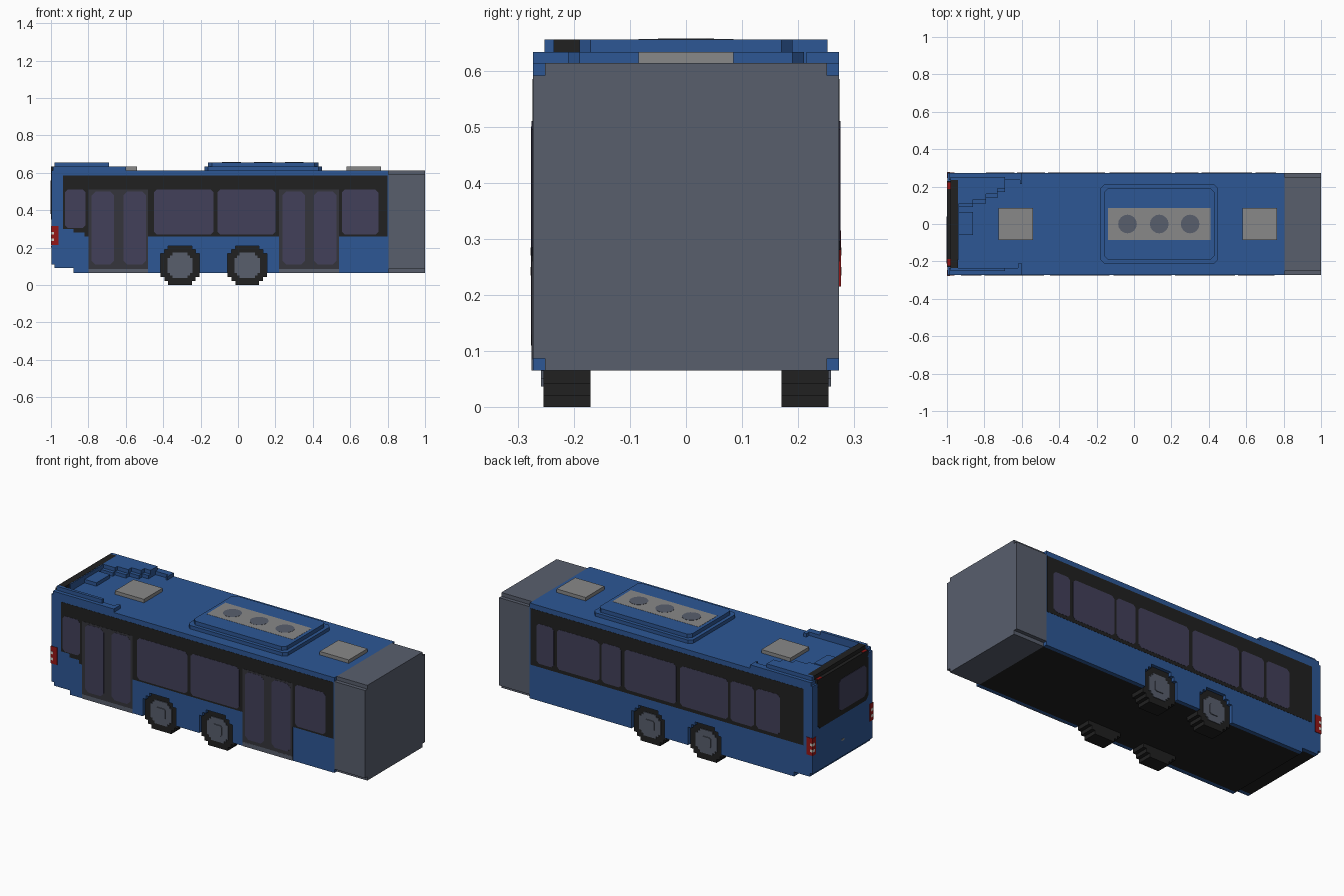
import bpy, bmesh, math
from mathutils import Vector

if "Cube" in bpy.data.objects:
    bpy.data.objects.remove(bpy.data.objects["Cube"])


def material(name, rgb):
    m = bpy.data.materials.new(name)
    m.use_nodes = True
    m.diffuse_color = (*rgb, 1)
    m.node_tree.nodes["Principled BSDF"].inputs["Base Color"].default_value = (*rgb, 1)
    return m


BLUE = material("blue paint", (0.026, 0.095, 0.30))
BLACK = material("black", (0.015, 0.015, 0.015))
GREY = material("slate grey", (0.098, 0.113, 0.152))
LIGHT = material("light grey", (0.25, 0.25, 0.25))
GLASS = material("tinted glass", (0.054, 0.051, 0.102))
FRAME = material("door frame grey", (0.036, 0.036, 0.045))
RED = material("lamp red", (0.30, 0.008, 0.008))
WHITE = material("lamp white", (0.65, 0.60, 0.55))


def prism(name, pts, axis, lo, hi, mat):
    """Extrude a 2D outline along x (y,z), y (x,z) or z (x,y)."""
    place = {"x": lambda a, b, t: (t, a, b),
             "y": lambda a, b, t: (a, t, b),
             "z": lambda a, b, t: (a, b, t)}[axis]
    bm = bmesh.new()
    face = bm.faces.new([bm.verts.new(place(a, b, lo)) for a, b in pts])
    out = bmesh.ops.extrude_face_region(bm, geom=[face])
    move = Vector(place(0, 0, hi - lo))
    for v in out["geom"]:
        if isinstance(v, bmesh.types.BMVert):
            v.co += move
    bmesh.ops.recalc_face_normals(bm, faces=bm.faces)
    mesh = bpy.data.meshes.new(name)
    bm.to_mesh(mesh)
    bm.free()
    mesh.materials.append(mat)
    obj = bpy.data.objects.new(name, mesh)
    bpy.context.collection.objects.link(obj)
    return obj


def rect(a0, a1, b0, b1, c=0.0):
    """Rectangle outline, with cut corners when c > 0."""
    if not c:
        return [(a0, b0), (a1, b0), (a1, b1), (a0, b1)]
    return [(a0 + c, b0), (a1 - c, b0), (a1, b0 + c), (a1, b1 - c),
            (a1 - c, b1), (a0 + c, b1), (a0, b1 - c), (a0, b0 + c)]


def notched(a, b0, b1, c):
    """Rectangle centred on a = 0 with a square notch at every corner."""
    half = [(a - c, b0), (a - c, b0 + c), (a, b0 + c), (a, b1 - c), (a - c, b1 - c), (a - c, b1)]
    return half + [(-p, q) for p, q in reversed(half)]


def box(name, x0, x1, y0, y1, z0, z1, mat):
    return prism(name, rect(x0, x1, y0, y1), "z", z0, z1, mat)


def side_plate(name, pts, side, proud, mat):
    """Thin plate lying on a side wall."""
    return prism(name, pts, "y", side * 0.268, side * (0.273 + proud), mat)


V = 0.021                       # step size
FLOOR, ROOF, REAR, END = 0.065, 0.613, -0.998, 0.805
WHEELS = (-0.31, 0.05)

# Hull: black underside, blue roof and tail
tail = [(REAR, 0.11), (-0.98, 0.11), (-0.98, 0.09), (-0.88, 0.09), (-0.88, FLOOR)]
top = [(END, FLOOR), (END, ROOF), (REAR, ROOF)]
hull = prism("hull", tail + top, "y", -0.25, 0.25, BLACK)
hull.data.materials.append(BLUE)
for p in hull.data.polygons:
    p.material_index = int(p.normal.z > 0.5 or p.normal.x < -0.5)

# Blue side walls with stepped wheel arches
arches = []
for cx in WHEELS:
    steps = [(5 * V, FLOOR), (5 * V, 8 * V), (4 * V, 8 * V), (4 * V, 9 * V), (3 * V, 9 * V), (3 * V, 10 * V)]
    arches += [(cx - h, z) for h, z in steps] + [(cx + h, z) for h, z in reversed(steps)]
for side, tag in ((-1, "door_side"), (1, "window_side")):
    prism(tag + "_wall", tail + arches + top, "y", side * 0.25, side * 0.273, BLUE)

# Stepped wheels with hubs
R5 = [(5, 3), (4, 3), (4, 4), (3, 4), (3, 5)]


def stepped_disc(cx, cz, s):
    q = [(5, -3)] + R5
    right = [(h * s, z * s) for h, z in [(3, -5), (3, -4), (4, -4), (4, -3)] + q]
    return [(cx + h, cz + z) for h, z in right] + [(cx - h, cz + z) for h, z in reversed(right)]


for side in (-1, 1):
    for i, cx in enumerate(WHEELS):
        cz = 5 * V
        n = "%d_%s" % (i + 1, "left" if side > 0 else "right")
        prism("tyre_" + n, stepped_disc(cx, cz, V), "y", side * 0.17, side * 0.254, BLACK)
        prism("rim_" + n, stepped_disc(cx, cz, 0.0136), "y", side * 0.24, side * 0.258, GREY)
        prism("hub_" + n, rect(cx - 0.03, cx + 0.03, cz - 0.03, cz + 0.03, 0.008), "y",
              side * 0.24, side * 0.263, GREY)

# Grey connecting bellows
prism("bellows", [(y, z) for y, z in notched(0.273, FLOOR, ROOF, 0.0215)], "x", END, 1.0, GREY)

# Window bands
side_plate("door_side_band", [(-0.935, 0.30), (-0.88, 0.30), (-0.88, 0.28), (-0.82, 0.28), (-0.82, 0.26),
                              (0.80, 0.26), (0.80, 0.585), (-0.935, 0.585)], -1, 0.001, BLACK)
side_plate("window_side_band", rect(-0.94, 0.80, 0.26, 0.585), 1, 0.001, BLACK)
for i, (a, b, z) in enumerate([(-0.925, -0.815, 0.305), (-0.45, -0.13, 0.27), (-0.11, 0.20, 0.27), (0.555, 0.75, 0.27)]):
    side_plate("door_side_window_%d" % i, rect(a, b, z, 0.51, 0.015), -1, 0.002, GLASS)
for i, (a, b) in enumerate([(0.65, 0.76), (0.36, 0.63), (0.22, 0.345), (-0.13, 0.20),
                            (-0.46, -0.155), (-0.625, -0.475), (-0.79, -0.64)]):
    side_plate("window_side_window_%d" % i, rect(a, b, 0.28, 0.51, 0.015), 1, 0.002, GLASS)

# Double doors
for i, x in enumerate((-0.80, 0.22)):
    side_plate("door_frame_%d" % i, rect(x, x + 0.32, 0.085, 0.51), -1, 0.002, FRAME)
    side_plate("door_sill_%d" % i, rect(x, x + 0.32, FLOOR, 0.09), -1, 0.002, GREY)
    for j, dx in enumerate((0.018, 0.187)):
        side_plate("door_glass_%d_%d" % (i, j), rect(x + dx, x + dx + 0.12, 0.11, 0.50, 0.02), -1, 0.003, GLASS)

# Rear window and lamps
prism("rear_window_surround", rect(-0.23, 0.23, 0.35, ROOF, 0.02), "x", -1.0, -0.99, BLACK)
prism("rear_window", rect(-0.21, 0.04, 0.38, 0.56, 0.02), "x", -1.002, -0.99, GLASS)
box("rear_coupling", -1.0, -0.99, -0.012, 0.012, 0.20, 0.21, LIGHT)
for side in (-1, 1):
    tag = "left" if side > 0 else "right"
    box("tail_lamp_" + tag, -1.0, -0.96, *sorted((side * 0.245, side * 0.276)), 0.215, 0.315, RED)
    for k, z in enumerate((0.235, 0.27)):
        box("tail_lamp_lens_%s_%d" % (tag, k), -1.001, -0.985, *sorted((side * 0.255, side * 0.277)), z, z + 0.015, WHITE)

# Stepped black strip over the tail with marker lamps
Z1, Z2 = 0.633, 0.655
box("rear_strip_low", -1.0, -0.98, -0.23, 0.23, 0.60, Z1, BLACK)
box("rear_strip_high", -0.98, -0.94, -0.235, 0.235, 0.60, Z2, BLACK)
box("rear_strip_front", -0.942, -0.935, -0.19, 0.235, 0.60, Z2 - 0.001, BLUE)
for side in (-1, 1):
    box("marker_lamp_%s" % ("left" if side > 0 else "right"), -0.999, -0.982,
        side * 0.205 - 0.017, side * 0.205 + 0.017, 0.62, Z1 + 0.002, RED)

# Raised roof fairings at the tail, stepped on one side
def fairing(inner, x1, outer):
    return [(REAR + 0.01, outer), (REAR + 0.01, 0.235), (-0.94, 0.235)] + inner + [(x1, outer)]


steps = [(-0.94, 0.09), (-0.86, 0.09), (-0.86, 0.11), (-0.79, 0.11), (-0.79, 0.14), (-0.73, 0.14), (-0.73, 0.17)]
prism("fairing_left_low", fairing(steps + [(-0.69, 0.17), (-0.69, 0.235), (-0.61, 0.235), (-0.61, 0.215), (-0.60, 0.215)],
                                  -0.60, 0.273), "z", 0.60, Z1, BLUE)
prism("fairing_left_high", [(-0.98, 0.252), (-0.98, 0.235), (-0.94, 0.235), (-0.94, 0.11), (-0.86, 0.11), (-0.86, 0.13),
                            (-0.79, 0.13), (-0.79, 0.16), (-0.73, 0.16), (-0.73, 0.19), (-0.69, 0.19), (-0.69, 0.252)],
      "z", 0.62, Z2, BLUE)
box("fairing_right_low", REAR + 0.01, -0.60, -0.273, -0.235, 0.60, Z1, BLUE)
box("fairing_right_tip", -0.62, -0.60, -0.24, -0.21, 0.60, Z1, BLUE)
box("fairing_right_high", -0.98, -0.69, -0.252, -0.235, 0.62, Z2, BLUE)
box("roof_vent", -0.94, -0.86, -0.06, 0.065, 0.60, Z1, BLUE)

# Roof hatches
for i, x in enumerate((-0.725, 0.58)):
    box("roof_hatch_%d" % i, x, x + 0.185, -0.085, 0.085, 0.60, Z1, LIGHT)

# Roof cooling unit with three fans
prism("cooling_unit_base", rect(-0.18, 0.45, -0.21, 0.21, 0.02), "z", 0.60, Z1, BLUE)
prism("cooling_unit_top", rect(-0.16, 0.43, -0.19, 0.19, 0.02), "z", 0.62, Z2, BLUE)
box("cooling_panel", -0.14, 0.41, -0.085, 0.085, 0.65, Z2 + 0.001, LIGHT)
for i, x in enumerate((-0.035, 0.135, 0.30)):
    ring = [(x + 0.05 * math.cos(t * math.tau / 16), 0.05 * math.sin(t * math.tau / 16)) for t in range(16)]
    prism("cooling_fan_%d" % i, ring, "z", 0.65, Z2 + 0.002, GREY)
